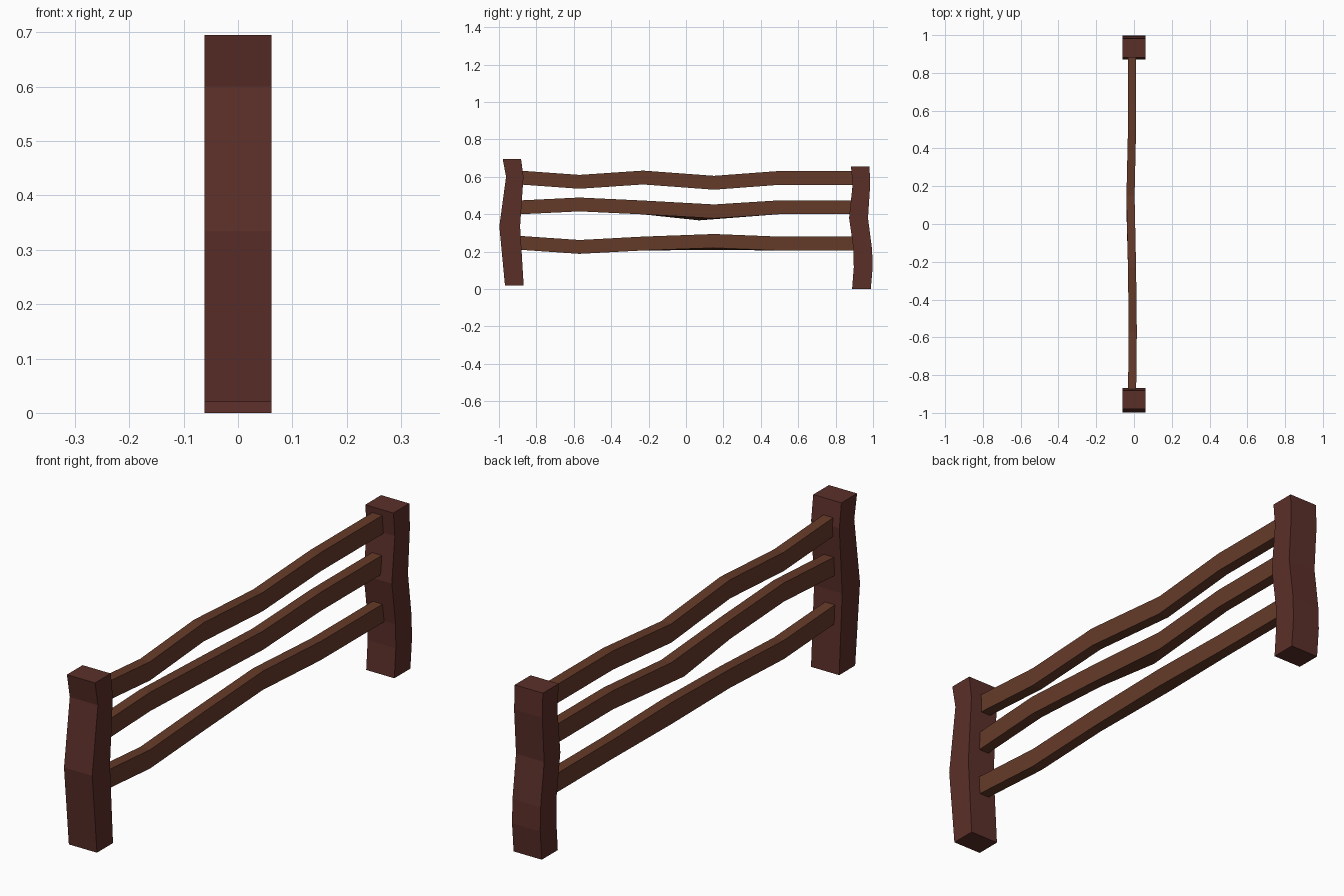
import bpy, bmesh

if "Cube" in bpy.data.objects:
    bpy.data.objects.remove(bpy.data.objects["Cube"])

def material(name, col):
    m = bpy.data.materials.new(name)
    m.diffuse_color = (*col, 1)
    m.use_nodes = True
    m.node_tree.nodes["Principled BSDF"].inputs["Base Color"].default_value = m.diffuse_color
    return m

post_mat = material("post_wood", (0.105, 0.028, 0.022))
rail_mat = material("rail_wood", (0.13, 0.043, 0.022))

def loft(name, rings, mat):
    """Skin a chain of four-cornered rings and cap both ends."""
    bm = bmesh.new()
    rows = [[bm.verts.new(p) for p in ring] for ring in rings]
    for a, b in zip(rows, rows[1:]):
        for i in range(4):
            j = (i + 1) % 4
            bm.faces.new((a[i], a[j], b[j], b[i]))
    bm.faces.new(rows[0])
    bm.faces.new(rows[-1])
    bmesh.ops.recalc_face_normals(bm, faces=bm.faces)
    me = bpy.data.meshes.new(name)
    bm.to_mesh(me)
    bm.free()
    me.materials.append(mat)
    ob = bpy.data.objects.new(name, me)
    bpy.context.collection.objects.link(ob)
    return ob

def post(name, path, w=0.0615):
    """Crooked post from (near y, far y, z) stations."""
    loft(name, [[(-w, a, z), (w, a, z), (w, b, z), (-w, b, z)]
                for a, b, z in path], post_mat)

# Crooked end posts
post("front_post", [(-0.968, -0.868, 0.02), (-0.998, -0.887, 0.335),
                    (-0.962, -0.869, 0.6), (-0.98, -0.882, 0.695)])
post("back_post", [(0.888, 0.988, 0), (0.897, 0.998, 0.115), (0.896, 0.995, 0.21),
                   (0.872, 0.973, 0.38), (0.891, 0.985, 0.56), (0.882, 0.981, 0.655)])

# Wavy rails: shared y stations and sideways drift, own height per station
ys = [-0.92, -0.57, -0.23, 0.15, 0.5, 0.92]
drift = [0, 0.004, 0, -0.008, 0, 0]

def rail(name, tops, drop=0, slide=0, h=0.074):
    rings = []
    for i, (y, dx, z) in enumerate(zip(ys, drift, tops)):
        x0, x1 = -0.032 + dx, 0.011 + dx
        d, s = (drop, slide) if i == 3 else (0, 0)   # sagging back lower edge
        rings.append([(x0, y + s, z - h - d), (x1, y, z - h), (x1, y, z), (x0, y, z)])
    loft(name, rings, rail_mat)

rail("top_rail", [0.635, 0.61, 0.633, 0.605, 0.631, 0.631])
rail("middle_rail", [0.472, 0.489, 0.473, 0.452, 0.474, 0.474], 0.011, -0.08)
rail("bottom_rail", [0.286, 0.262, 0.28, 0.294, 0.28, 0.28], 0.011)
